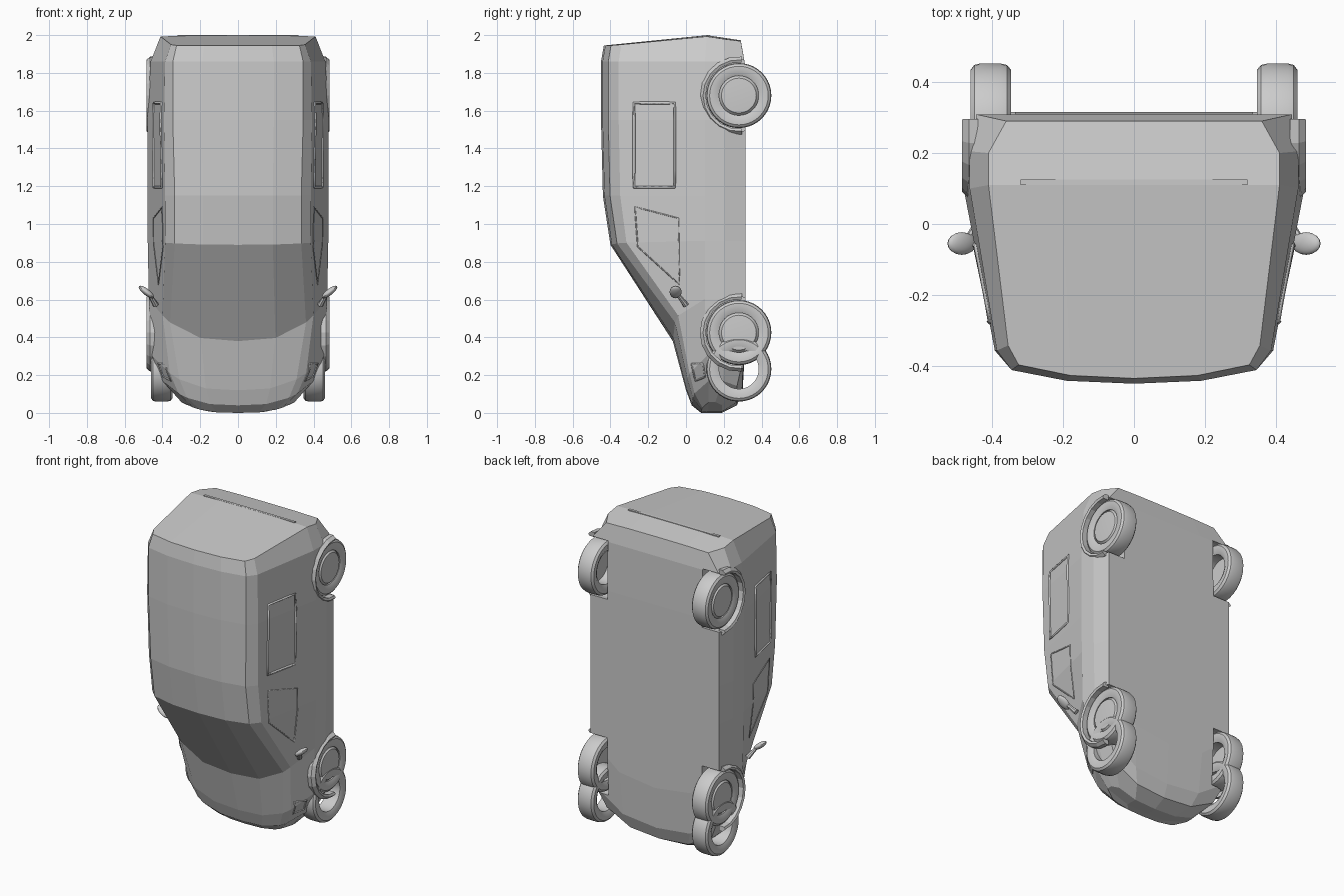
import bpy, bmesh, math
from mathutils import Vector, Matrix
from mathutils.bvhtree import BVHTree

if "Cube" in bpy.data.objects:
    bpy.data.objects.remove(bpy.data.objects["Cube"])


def make_object(name, bm, smooth=False):
    bmesh.ops.recalc_face_normals(bm, faces=bm.faces)
    me = bpy.data.meshes.new(name)
    bm.to_mesh(me)
    bm.free()
    ob = bpy.data.objects.new(name, me)
    bpy.context.collection.objects.link(ob)
    if smooth:
        bpy.ops.object.select_all(action='DESELECT')
        ob.select_set(True)
        bpy.context.view_layer.objects.active = ob
        bpy.ops.object.shade_smooth_by_angle(angle=math.radians(35))
    return ob


# Van body: stations along z, nose down
# z at side, centre bow, roof y, roof half width, belt half width, belt y, floor half width, floor y
STATIONS = [
    (0.22, 0.22, 0.08, 0.20, 0.30, 0.12, 0.27, 0.19),
    (0.25, 0.21, 0.03, 0.27, 0.40, 0.12, 0.37, 0.27),
    (0.32, 0.20, 0.00, 0.31, 0.455, 0.11, 0.43, 0.30),
    (0.60, 0.22, -0.07, 0.36, 0.472, 0.10, 0.455, 0.315),
    (0.91, 0.02, -0.40, 0.335, 0.478, 0.10, 0.455, 0.315),
    (1.15, 0.00, -0.44, 0.335, 0.48, 0.10, 0.455, 0.315),
    (1.55, 0.00, -0.45, 0.345, 0.48, 0.10, 0.455, 0.315),
    (1.86, 0.00, -0.45, 0.345, 0.463, 0.10, 0.45, 0.31),
    (1.935, -0.01, -0.435, 0.325, 0.41, 0.11, 0.36, 0.29),
]


def lerp(a, b, t):
    return a + (b - a) * t


def section(st, last):
    z, bow, yt, xr, xb, yb, xf, yf = st
    pts = [(0, yt), (xr * 0.55, lerp(yt, yb, 0.015)), (xr, lerp(yt, yb, 0.07)),
           (lerp(xr, xb, 0.35), lerp(yt, yb, 0.17)), (xb, yb),
           (xb, lerp(yb, yf, 0.5)), (xf, yf), (xf * 0.55, yf), (0, yf),
           (0, yb), (xb * 0.5, yb)]
    out = []
    for x, y in pts:
        zz = z - bow * (1 - (x / 0.47) ** 3)
        if last:
            zz += 0.1 * (min(y, 0.11) - yt) - 0.15 * max(0, y - 0.11)
        out.append((x, y, zz))
    return out


bm = bmesh.new()
rows = []
for i, st in enumerate(STATIONS):
    end = i in (0, len(STATIONS) - 1)
    p = section(st, i == len(STATIONS) - 1)
    rows.append([bm.verts.new(c) for c in (p if end else p[:9])])
for a, b in zip(rows, rows[1:]):
    for k in range(8):
        bm.faces.new((a[k], a[k + 1], b[k + 1], b[k]))
for r in (rows[0], rows[-1]):
    for ids in ((0, 1, 10, 9), (1, 2, 3, 4, 10), (9, 10, 7, 8), (10, 4, 5, 6, 7)):
        bm.faces.new([r[k] for k in ids])
bmesh.ops.recalc_face_normals(bm, faces=bm.faces)
tree = BVHTree.FromBMesh(bm)
body = make_object("van_body", bm)
mir = body.modifiers.new("mirror", 'MIRROR')
mir.use_clip = True


def lathe(name, profile, s, y, z, seg=40, a0=0.0, a1=2 * math.pi, smooth=True, hide=False):
    """Revolve closed (radius, x) profile around an x axis; angle 0 points to -y."""
    bm = bmesh.new()
    full = abs(a1 - a0 - 2 * math.pi) < 1e-6
    n = seg if full else seg + 1
    rings = []
    for i in range(n):
        a = a0 + (a1 - a0) * i / seg
        rings.append([bm.verts.new((s * x, y - r * math.cos(a), z + r * math.sin(a)))
                      for r, x in profile])
    m = len(profile)
    for i in range(seg):
        p, q = rings[i], rings[(i + 1) % n]
        for k in range(m):
            bm.faces.new((p[k], p[(k + 1) % m], q[(k + 1) % m], q[k]))
    if not full:
        bm.faces.new(rings[0])
        bm.faces.new(rings[-1])
    bmesh.ops.remove_doubles(bm, verts=bm.verts, dist=1e-5)
    ob = make_object(name, bm, smooth)
    ob.hide_render = hide
    return ob


TYRE = [(0.105, 0.36), (0.13, 0.347), (0.155, 0.347), (0.168, 0.358), (0.172, 0.375),
        (0.172, 0.435), (0.168, 0.45), (0.155, 0.46), (0.13, 0.46), (0.105, 0.45)]
HUB = [(0.0, 0.425), (0.106, 0.425), (0.106, 0.44), (0.097, 0.448), (0.092, 0.455), (0.0, 0.46)]
ARCH = [(0.176, 0.44), (0.176, 0.478), (0.19, 0.484), (0.207, 0.465), (0.207, 0.44)]
WELL = [(0.0, 0.335), (0.19, 0.335), (0.19, 0.6), (0.0, 0.6)]

# Wheels, wheel wells, arches and the extra front tyre rings
for s, side in ((1, "right"), (-1, "left")):
    for z, end in ((0.425, "front"), (1.68, "rear")):
        lathe(f"{end}_tyre_{side}", TYRE, s, 0.28, z)
        lathe(f"{end}_hub_{side}", HUB, s, 0.28, z)
        lathe(f"{end}_arch_{side}", ARCH, s, 0.28, z, 10, -1.65, 1.65, False)
        cut = lathe(f"{end}_well_cutter_{side}", WELL, s, 0.28, z, 24, smooth=False, hide=True)
        cut.hide_set(True)
        cut.display_type = 'WIRE'
        mod = body.modifiers.new("well", 'BOOLEAN')
        mod.object = cut
        mod.operation = 'DIFFERENCE'
        mod.solver = 'EXACT'
    lathe(f"lower_tyre_ring_{side}", TYRE, s, 0.28, 0.232)


# Trim frames projected onto the body sides
def side_frame(name, corners, s, radius=0.006, steps=5):
    cu = bpy.data.curves.new(name, 'CURVE')
    cu.dimensions = '3D'
    cu.bevel_depth = radius
    cu.bevel_resolution = 0
    pts = []
    for (y0, z0), (y1, z1) in zip(corners, corners[1:] + corners[:1]):
        for i in range(steps):
            y, z = lerp(y0, y1, i / steps), lerp(z0, z1, i / steps)
            hit = tree.ray_cast(Vector((1, y, z)), Vector((-1, 0, 0)))[0]
            if hit:
                pts.append((s * hit.x, y, z, 1))
    sp = cu.splines.new('POLY')
    sp.points.add(len(pts) - 1)
    for p, c in zip(sp.points, pts):
        p.co = c
    sp.use_cyclic_u = True
    ob = bpy.data.objects.new(name, cu)
    bpy.context.collection.objects.link(ob)


for s, side in ((1, "right"), (-1, "left")):
    side_frame(f"rear_window_frame_{side}",
               [(-0.275, 1.195), (-0.06, 1.195), (-0.06, 1.64), (-0.275, 1.64)], s, 0.008)
    side_frame(f"front_window_frame_{side}",
               [(-0.27, 1.09), (-0.04, 1.03), (-0.035, 0.68), (-0.255, 0.88)], s, 0.004)
    side_frame(f"headlight_frame_{side}",
               [(0.03, 0.26), (0.09, 0.26), (0.10, 0.19), (0.05, 0.17)], s, 0.005)

    # Door mirror: housing and stem
    bm = bmesh.new()
    bmesh.ops.create_uvsphere(bm, u_segments=16, v_segments=10, radius=1)
    bmesh.ops.transform(bm, verts=bm.verts, matrix=Matrix.Translation((s * 0.485, -0.055, 0.64))
                        @ Matrix.Rotation(-s * math.radians(38), 4, 'Y')
                        @ Matrix.Diagonal((0.05, 0.032, 0.017, 1)))
    make_object(f"mirror_housing_{side}", bm, True)
    bm = bmesh.new()
    a, b = Vector((s * 0.435, 0.0, 0.57)), Vector((s * 0.47, -0.045, 0.63))
    d = b - a
    bmesh.ops.create_cone(bm, cap_ends=True, segments=8, radius1=0.016, radius2=0.01, depth=d.length,
                          matrix=Matrix.Translation((a + b) / 2) @ d.to_track_quat('Z', 'Y').to_matrix().to_4x4())
    make_object(f"mirror_stem_{side}", bm, True)

# Rear bumper lip across the tail
bm = bmesh.new()
bmesh.ops.create_cube(bm, size=1, matrix=Matrix.Translation((0, 0.118, 1.988))
                      @ Matrix.Diagonal((0.64, 0.016, 0.024, 1)))
make_object("rear_bumper_lip", bm)
